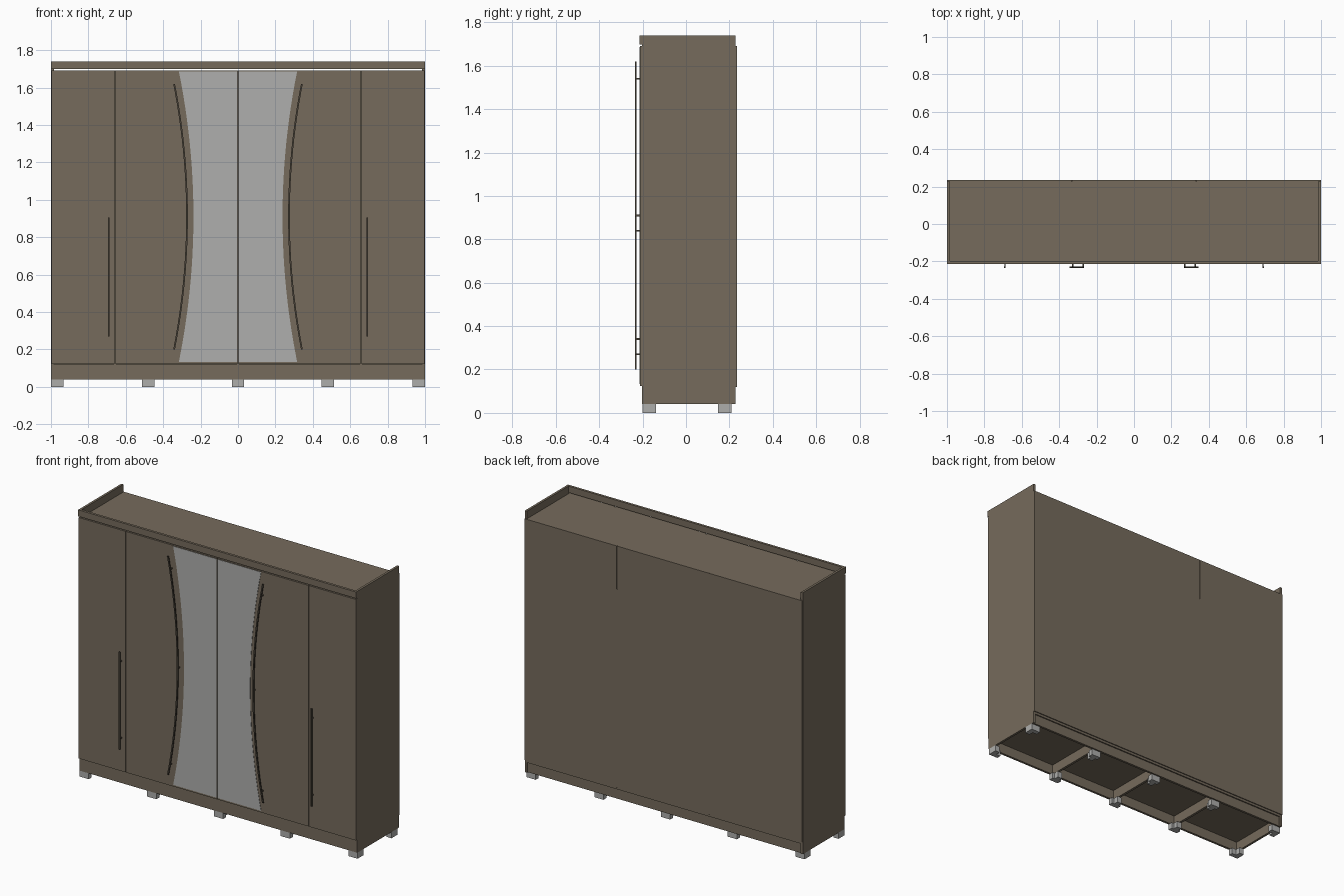
import bpy
import bmesh

if "Cube" in bpy.data.objects:
    bpy.data.objects.remove(bpy.data.objects["Cube"])


def material(name, rgb):
    m = bpy.data.materials.new(name)
    m.use_nodes = True
    m.diffuse_color = (*rgb, 1)
    m.node_tree.nodes["Principled BSDF"].inputs["Base Color"].default_value = (*rgb, 1)
    return m


WOOD = material("brown wood", (0.18, 0.147, 0.107))
MIRROR = material("mirror grey", (0.43, 0.43, 0.42))
FOOT = material("foot grey", (0.42, 0.42, 0.41))
METAL = material("dark bronze", (0.075, 0.062, 0.046))


def prism(name, outline, y0, y1, mat):
    """Extrude an x-z outline from y0 to y1."""
    bm = bmesh.new()
    face = bm.faces.new([bm.verts.new((x, y0, z)) for x, z in outline])
    ext = bmesh.ops.extrude_face_region(bm, geom=[face])
    verts = [v for v in ext["geom"] if isinstance(v, bmesh.types.BMVert)]
    bmesh.ops.translate(bm, verts=verts, vec=(0, y1 - y0, 0))
    bmesh.ops.recalc_face_normals(bm, faces=bm.faces)
    mesh = bpy.data.meshes.new(name)
    bm.to_mesh(mesh)
    bm.free()
    mesh.materials.append(mat)
    obj = bpy.data.objects.new(name, mesh)
    bpy.context.collection.objects.link(obj)
    return obj


def box(name, x0, x1, y0, y1, z0, z1, mat=WOOD):
    return prism(name, [(x0, z0), (x1, z0), (x1, z1), (x0, z1)], y0, y1, mat)


def arc(waist, flare, half, steps=24):
    """Points of a bow that is narrowest at mid height."""
    ts = [i / steps * 2 - 1 for i in range(steps + 1)]
    return [(waist + flare * t * t, 0.91 + half * t) for t in ts]


FRONT, BACK = -0.203, 0.228
LOW, BASE, ROOF, TOP = 0.04, 0.12, 1.69, 1.74
DOOR = -0.213

# Carcass
box("top_panel", -0.985, 0.985, FRONT, BACK, ROOF - 0.015, ROOF)
box("bottom_panel", -0.985, 0.985, FRONT, BACK, BASE - 0.015, BASE)
box("crown_rail", -1, 1, -0.215, FRONT + 0.004, ROOF + 0.008, TOP)
box("front_plinth", -0.985, 0.985, FRONT, FRONT + 0.015, LOW, BASE)
box("back_plinth", -0.985, 0.985, BACK - 0.023, BACK - 0.008, LOW, BASE)
for x in (-0.49, 0, 0.49):
    box("plinth_cross_rail", x - 0.008, x + 0.008, FRONT + 0.015, BACK - 0.023, LOW, BASE - 0.015)
for x in (-0.657, 0, 0.657):
    box("partition", x - 0.008, x + 0.008, FRONT, BACK, BASE, ROOF - 0.015)

# Back boards with joining strips
for x in (-0.667, 0, 0.667):
    box("back_board", x - 0.3325, x + 0.3325, BACK, 0.234, BASE, ROOF)
for x in (-0.333, 0.333):
    box("back_joint", x - 0.005, x + 0.005, BACK, 0.235, BASE, 1.41)

for side, s in (("left", 1), ("right", -1)):
    # Side panel and doors
    box(side + "_side_panel", s * 0.985, s, FRONT, BACK, LOW, TOP)
    box(side + "_outer_door", s * 0.66, s * 0.997, DOOR, FRONT, BASE + 0.003, ROOF)
    box(side + "_inner_door", s * 0.003, s * 0.655, DOOR, FRONT, BASE + 0.003, ROOF)

    # Bowed mirror
    edge = [(s * x, z) for x, z in arc(0.238, 0.078, 0.776)]
    glass = [(s * 0.004, edge[-1][1]), (s * 0.004, edge[0][1])]
    prism(side + "_mirror", edge + glass, DOOR - 0.002, DOOR + 0.002, MIRROR)

    # Bowed handle
    inner = [(s * x, z) for x, z in arc(0.268, 0.069, 0.71)]
    outer = [(s * x, z) for x, z in arc(0.277, 0.069, 0.71)]
    prism(side + "_bowed_handle", inner + outer[::-1], -0.235, -0.228, METAL)
    for z in (0.27, 0.91, 1.54):
        x = s * (0.2725 + 0.069 * ((z - 0.91) / 0.71) ** 2)
        box(side + "_bowed_post", x - 0.004, x + 0.004, -0.23, DOOR, z - 0.004, z + 0.004, METAL)

    # Straight handle
    x = s * 0.69
    box(side + "_straight_handle", x - 0.004, x + 0.004, -0.235, -0.228, 0.27, 0.905, METAL)
    for z in (0.34, 0.84):
        box(side + "_straight_post", x - 0.003, x + 0.003, -0.23, DOOR, z - 0.004, z + 0.004, METAL)

# Feet: angled at the corners, tee shaped in between
for x in (-0.967, -0.48, 0, 0.48, 0.967):
    corner = abs(x) > 0.9
    stem = x + (0.016 if x > 0 else -0.016) * corner
    for y, s in ((-0.2, 1), (0.21, -1)):
        box("foot_plate", x - 0.033, x + 0.033, y, y + s * 0.03, 0, LOW, FOOT)
        box("foot_stem", stem - 0.017, stem + 0.017, y + s * 0.03, y + s * 0.062, 0, LOW, FOOT)
